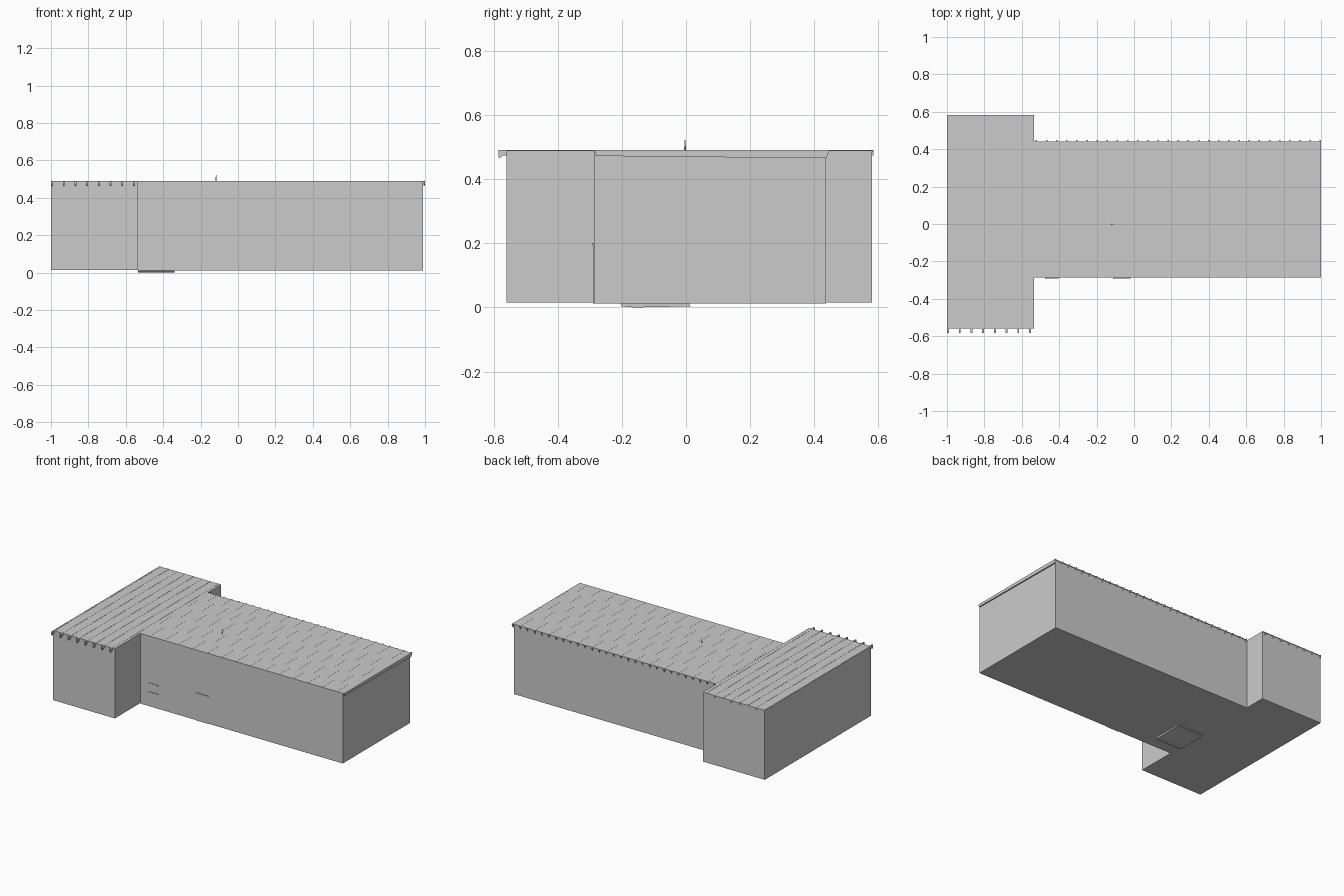
import bpy, bmesh

if "Cube" in bpy.data.objects:
    bpy.data.objects.remove(bpy.data.objects["Cube"])


def prism(name, profile, x0, x1):
    """Extrude a closed (y, z) profile along x."""
    bm = bmesh.new()
    f = bm.faces.new([bm.verts.new((x0, y, z)) for y, z in profile])
    r = bmesh.ops.extrude_face_region(bm, geom=[f])
    verts = [v for v in r["geom"] if isinstance(v, bmesh.types.BMVert)]
    bmesh.ops.translate(bm, verts=verts, vec=(x1 - x0, 0, 0))
    bmesh.ops.recalc_face_normals(bm, faces=bm.faces)
    me = bpy.data.meshes.new(name)
    bm.to_mesh(me)
    bm.free()
    ob = bpy.data.objects.new(name, me)
    bpy.context.collection.objects.link(ob)
    return ob


def box(name, x0, x1, y0, y1, z0, z1):
    return prism(name, [(y0, z0), (y1, z0), (y1, z1), (y0, z1)], x0, x1)


ROOF = 0.49

# Main hall and cross wing
box("hall_walls", -0.535, 0.99, -0.287, 0.437, 0.012, 0.486)
box("wing_walls", -0.999, -0.535, -0.56, 0.58, 0.015, 0.486)

# Thin roof decks
box("hall_roof_deck", -0.535, 0.998, -0.287, 0.44, 0.486, ROOF - 0.0003)
box("wing_roof_deck", -1.0, -0.535, -0.56, 0.583, 0.486, ROOF - 0.001)

# Wing rafters with angled tails projecting at the front
for i in range(8):
    x = -0.994 + i * 0.0625
    prism("wing_rafter", [(-0.584, ROOF), (-0.584, 0.468), (-0.579, 0.465),
                          (-0.572, 0.473), (0.584, 0.473), (0.584, ROOF)],
          x - 0.005, x + 0.005)

# Hall rafters with small tails at the back, the last one outside the end wall
for i in range(29):
    x = -0.522 + i * 0.0542
    prism("hall_rafter", [(-0.286, ROOF), (-0.28, 0.472), (0.437, 0.465),
                          (0.448, ROOF)], x - 0.004, x + 0.004)

# Front door panel with lintel
box("front_door", -0.113, -0.02, -0.2905, -0.285, 0.012, 0.195)
box("door_lintel", -0.113, -0.02, -0.2925, -0.285, 0.195, 0.2)

# Two slim bars on the front wall
for z in (0.105, 0.165):
    box("wall_bar", -0.475, -0.403, -0.2905, -0.285, z, z + 0.007)

# Bevelled slab under the floor
prism("foundation_pad", [(-0.205, 0.012), (-0.2, 0.003), (-0.16, 0.0),
                         (0.0, 0.003), (0.014, 0.003), (0.01, 0.012)], -0.535, -0.34)

# Roof mast
bpy.ops.mesh.primitive_cone_add(vertices=8, radius1=0.003, radius2=0.0015,
                                depth=0.035, location=(-0.117, -0.003, 0.504))
bpy.context.object.name = "roof_mast"
